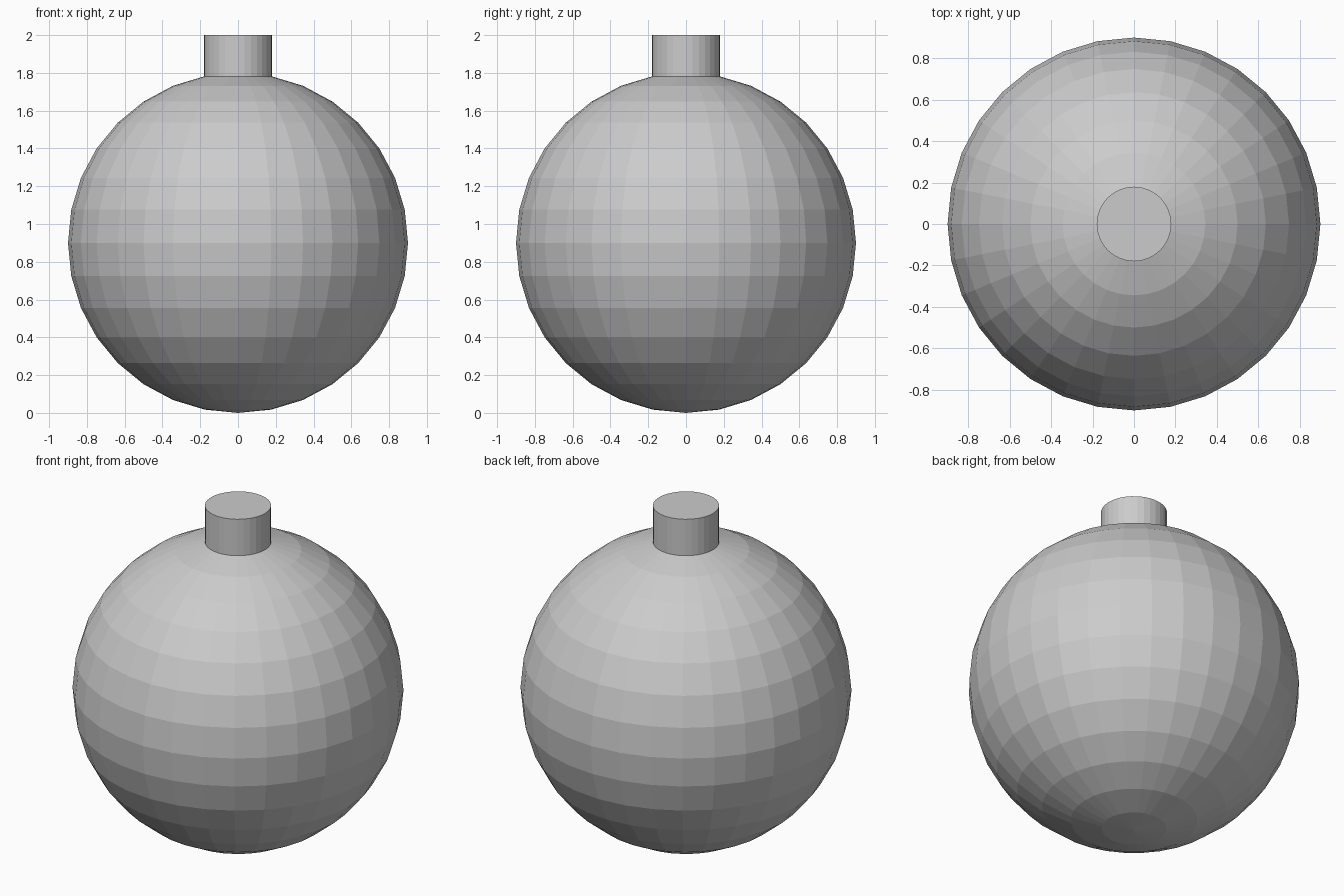
import bpy

if "Cube" in bpy.data.objects:
    bpy.data.objects.remove(bpy.data.objects["Cube"])

R = 0.9          # ball radius
TOP = 2.0        # top of the cap
CAP_BASE = 1.72  # cap sinks slightly into the ball

# Faceted ball
bpy.ops.mesh.primitive_uv_sphere_add(segments=32, ring_count=16, radius=R, location=(0, 0, R))
bpy.context.object.name = "ball"

# Short cylindrical cap on top
bpy.ops.mesh.primitive_cylinder_add(vertices=32, radius=0.18, depth=TOP - CAP_BASE,
                                    location=(0, 0, (TOP + CAP_BASE) / 2))
bpy.context.object.name = "cap"
